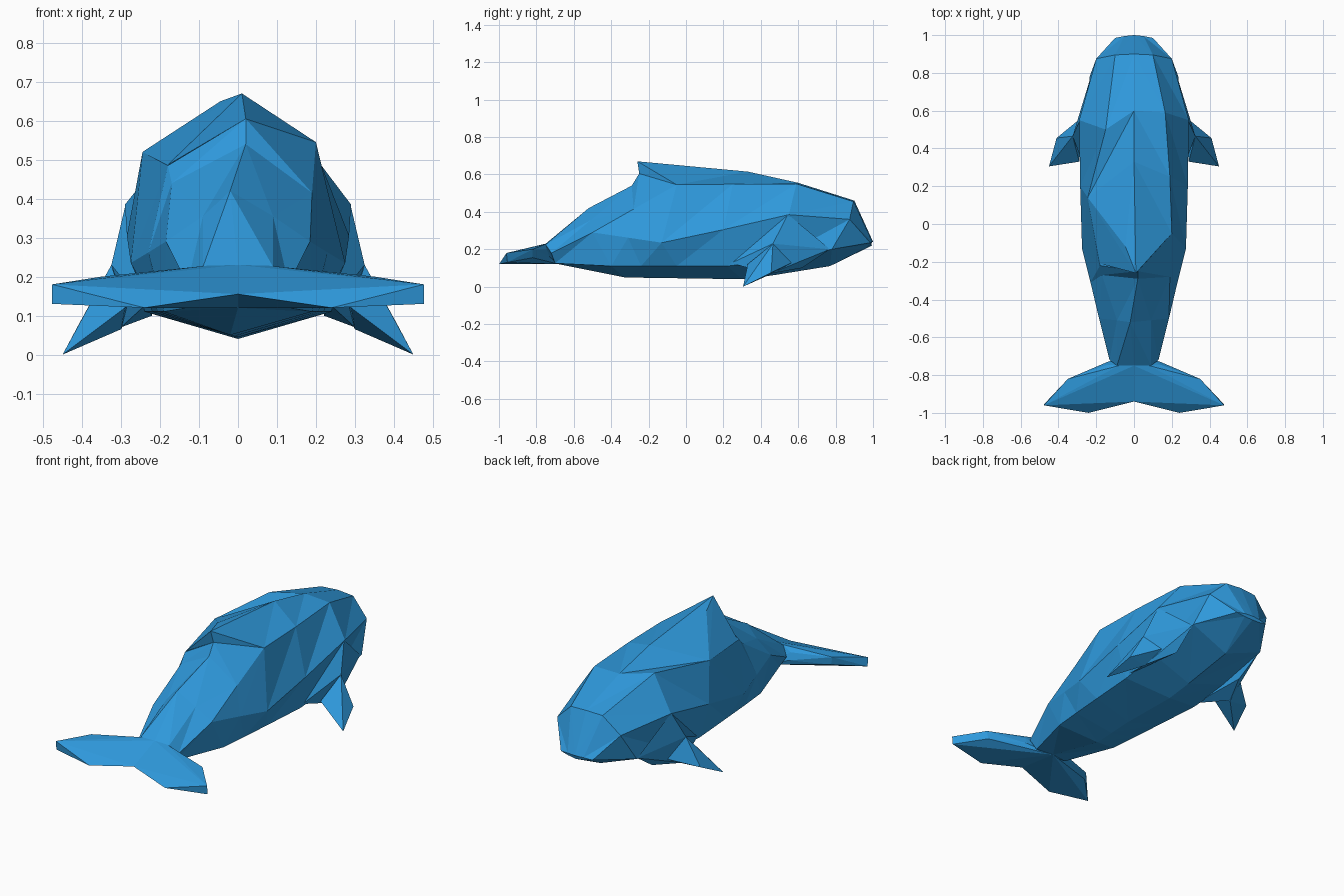
import bpy, bmesh

if "Cube" in bpy.data.objects:
    bpy.data.objects.remove(bpy.data.objects["Cube"])

blue = bpy.data.materials.new("ocean_blue")
blue.diffuse_color = (0.028, 0.32, 0.72, 1)
blue.use_nodes = True
blue.node_tree.nodes["Principled BSDF"].inputs["Base Color"].default_value = blue.diffuse_color


def finish(name, bm):
    bmesh.ops.recalc_face_normals(bm, faces=bm.faces)
    mesh = bpy.data.meshes.new(name)
    bm.to_mesh(mesh)
    bm.free()
    mesh.materials.append(blue)
    obj = bpy.data.objects.new(name, mesh)
    bpy.context.collection.objects.link(obj)
    return obj


def hull(name, points, mirror=False):
    """Faceted solid around a few corners, optionally mirrored across x."""
    bm = bmesh.new()
    for p in points:
        bm.verts.new(p)
    bmesh.ops.convex_hull(bm, input=bm.verts)
    loose = [v for v in bm.verts if not v.link_faces]
    bmesh.ops.delete(bm, geom=loose, context='VERTS')
    bmesh.ops.recalc_face_normals(bm, faces=bm.faces)
    if mirror:
        # open the seam on the centre plane
        seam = [f for f in bm.faces if all(abs(v.co.x) < 1e-4 for v in f.verts)]
        bmesh.ops.delete(bm, geom=seam, context='FACES')
    obj = finish(name, bm)
    if mirror:
        obj.modifiers.new("mirror", 'MIRROR').use_clip = True
    return obj


# Body: skewed half sections, tail to snout (ridge, shoulder, flank, chine, keel)
sections = [
    [(0, -.75, .23), (.09, -.75, .225), (.13, -.72, .18), (.10, -.70, .125), (0, -.68, .12)],
    [(-.02, -.52, .42), (.09, -.51, .355), (.185, -.50, .29), (.19, -.40, .11), (-.02, -.33, .05)],
    [(.02, -.29, .54), (.19, -.28, .415), (.23, -.31, .262), (.205, -.24, .11), (-.01, -.20, .047)],
    [(.02, -.25, .605), (.20, -.05, .545), (.275, -.13, .235), (.22, -.05, .11), (0, -.05, .045)],
    [(0, .33, .615), (.19, .25, .548), (.285, .20, .305), (.24, .22, .11), (0, .30, .04)],
    [(0, .60, .555), (.165, .59, .55), (.29, .55, .385), (.25, .47, .14), (0, .46, .06)],
    [(0, .90, .46), (.10, .895, .455), (.20, .875, .36), (.235, .78, .20), (0, .77, .11)],
    [(0, 1.0, .24), (.05, .995, .24), (.10, .985, .235), (.05, .99, .225), (0, .995, .22)],
]
# The left shoulder line runs a little differently from the right one
left_shoulder = {2: (-.17, -.27, .44), 3: (-.18, -.22, .485),
                 4: (-.245, .14, .52), 5: (-.15, .50, .56)}
bm = bmesh.new()
rings = []
for n, half in enumerate(sections):
    other = [(-x, y, z) for x, y, z in reversed(half[1:-1])]
    other[-1] = left_shoulder.get(n, other[-1])
    rings.append([bm.verts.new(p) for p in half + other])
for a, b in zip(rings, rings[1:]):
    for i in range(len(a)):
        j = (i + 1) % len(a)
        quad = (a[i], a[j], b[j], b[i])
        # mirror the diagonal so both sides crease alike
        if i < len(a) // 2:
            tris = (quad[0], quad[1], quad[3]), (quad[1], quad[2], quad[3])
        else:
            tris = (quad[0], quad[1], quad[2]), (quad[0], quad[2], quad[3])
        for t in tris:
            bm.faces.new(t)
bm.faces.new(rings[0])
bm.faces.new(rings[-1])
finish("body", bm)

# Dorsal fin: low swept crest with an overhanging tip
hull("dorsal_fin", [(.01, -.26, .67), (0, .33, .615), (.20, -.05, .545),
                    (-.18, -.21, .487), (.02, -.25, .605), (-.045, -.12, .65),
                    (-.245, .14, .52)])

# Flippers: a fairing flowing out of the flank plus a pointed blade
hull("flipper_root", [(.288, .545, .387), (.325, .465, .23), (.24, .24, .125),
                      (.30, .45, .07), (.22, .62, .10), (.232, .77, .20)], True)
hull("flipper_blade", [(.325, .465, .23), (.41, .455, .075), (.45, .305, .0),
                       (.29, .33, .12), (.30, .45, .065), (.27, .57, .13)], True)

# Tail flukes: flat top, bevelled trailing edge, blunt tips
hull("tail_fluke", [(0, -.94, .155), (.477, -.96, .18), (.477, -.955, .13),
                    (.24, -1.0, .12), (.35, -.82, .20), (.34, -.82, .155),
                    (.14, -.745, .20), (.14, -.73, .16), (.08, -.75, .228),
                    (0, -.75, .23), (0, -.68, .12)], True)
